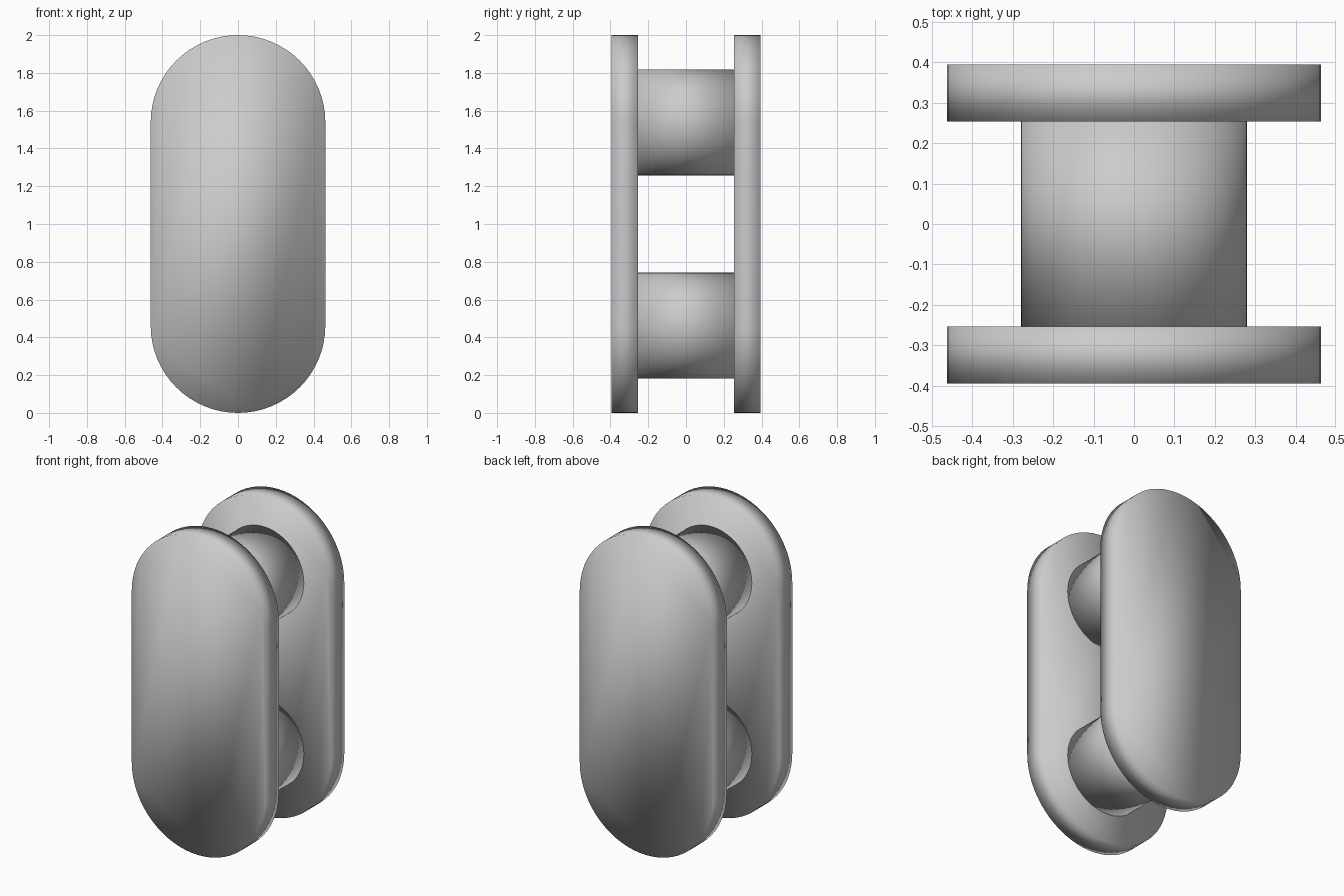
import bpy, bmesh, math

if "Cube" in bpy.data.objects:
    bpy.data.objects.remove(bpy.data.objects["Cube"])

PLATE_R, ROLLER_R = 0.4625, 0.28
LOW, HIGH = PLATE_R, 2 - PLATE_R      # heights of the two pin centres
INNER, OUTER = 0.254, 0.395           # plate faces along y
SEG = 64


def arc(radius, z, start, end, count):
    return [(radius * math.cos(start + (end - start) * i / count),
             z + radius * math.sin(start + (end - start) * i / count))
            for i in range(count + 1)]


def extrude_profile(name, profile, y0, y1):
    """Solid between y0 and y1 from an (x, z) outline."""
    bm = bmesh.new()
    face = bm.faces.new([bm.verts.new((x, y0, z)) for x, z in profile])
    moved = bmesh.ops.extrude_face_region(bm, geom=[face], use_keep_orig=True)["geom"]
    verts = [v for v in moved if isinstance(v, bmesh.types.BMVert)]
    bmesh.ops.translate(bm, vec=(0, y1 - y0, 0), verts=verts)
    bmesh.ops.recalc_face_normals(bm, faces=bm.faces)
    # original is softly shaded right across its rims
    for f in bm.faces:
        f.smooth = True
    mesh = bpy.data.meshes.new(name)
    bm.to_mesh(mesh)
    bm.free()
    obj = bpy.data.objects.new(name, mesh)
    bpy.context.collection.objects.link(obj)
    return obj


# Stadium-shaped side plates
stadium = (arc(PLATE_R, HIGH, 0, math.pi, SEG // 2)
           + arc(PLATE_R, LOW, math.pi, 2 * math.pi, SEG // 2))
extrude_profile("front_plate", stadium, -OUTER, -INNER)
extrude_profile("back_plate", stadium, INNER, OUTER)

# Rollers between the plates
for name, z in (("lower_roller", LOW), ("upper_roller", HIGH)):
    circle = arc(ROLLER_R, z, 0, 2 * math.pi, SEG)[:-1]
    extrude_profile(name, circle, -INNER, INNER)
